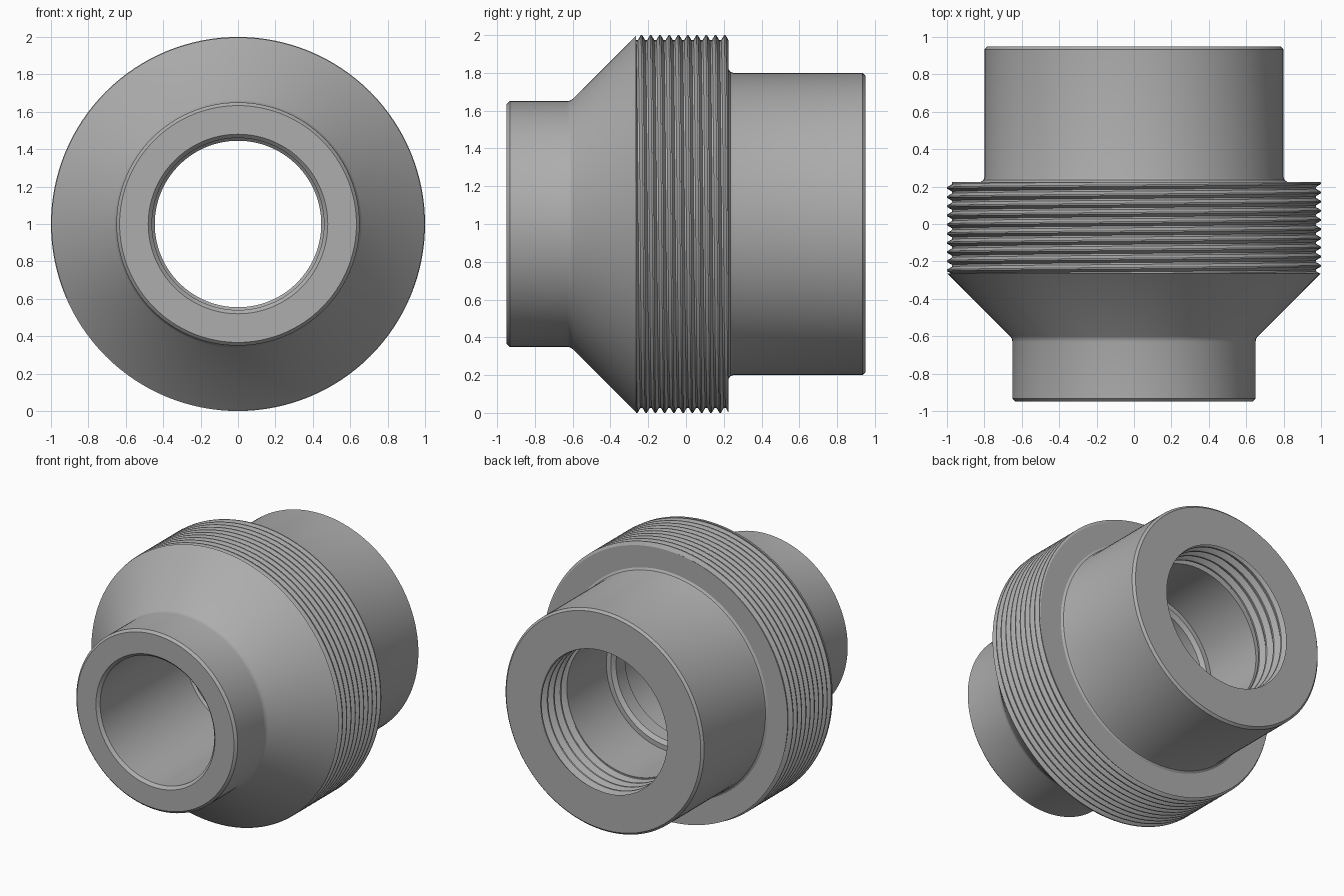
import bpy, bmesh, math

SEG = 128
AXIS_Z = 1.0

old = bpy.data.objects.get("Cube")
if old:
    bpy.data.objects.remove(old, do_unlink=True)

grey = bpy.data.materials.new("metal_grey")
grey.use_nodes = True
colour = (0.42, 0.42, 0.42, 1)
grey.diffuse_color = colour
grey.node_tree.nodes["Principled BSDF"].inputs["Base Color"].default_value = colour


def revolve(name, column, inward=False):
    """Sweep column(turn) -> [(y, radius)] once round the y axis."""
    bm = bmesh.new()
    rings = []
    for i in range(SEG + 1):
        a = math.tau * i / SEG
        rings.append([bm.verts.new((r * math.sin(a), y, AXIS_Z + r * math.cos(a)))
                      for y, r in column(i / SEG)])
    for a, b in zip(rings, rings[1:]):
        for k in range(len(a) - 1):
            quad = (a[k], a[k + 1], b[k + 1], b[k])
            bm.faces.new(quad if inward else quad[::-1])
    bmesh.ops.remove_doubles(bm, verts=bm.verts, dist=1e-5)
    bmesh.ops.dissolve_degenerate(bm, dist=1e-5, edges=bm.edges)
    mesh = bpy.data.meshes.new(name)
    bm.to_mesh(mesh)
    bm.free()
    mesh.materials.append(grey)
    ob = bpy.data.objects.new(name, mesh)
    bpy.context.collection.objects.link(ob)
    bpy.ops.object.select_all(action='DESELECT')
    ob.select_set(True)
    bpy.context.view_layer.objects.active = ob
    bpy.ops.object.shade_smooth_by_angle(angle=math.radians(30))
    return ob


def thread(y0, y1, turns, root, crest, r_start, r_end):
    """Helical thread column, clipped flat at both ends."""
    pitch = (y1 - y0) / turns
    knots = [(0, root), (0.2, root), (0.52, crest), (0.68, crest), (1, root)]

    def radius(p):
        p %= 1
        for (a, ra), (b, rb) in zip(knots, knots[1:]):
            if p <= b:
                return ra + (rb - ra) * (p - a) / (b - a)

    def column(t):
        pts = [(y0, r_start)]
        for n in range(turns + 1):
            for p, _ in knots[:-1]:
                s = min(max(n - 1 + p + t, 0), turns)
                pts.append((y0 + s * pitch, radius(s - t)))
        pts.append((y1, radius(-t)))
        return pts + [(y1, r_end)]
    return column


# Outer shell, front to back
front = [(-0.95, 0.48), (-0.95, 0.633), (-0.933, 0.65), (-0.63, 0.65),
         (-0.614, 0.653), (-0.6, 0.662), (-0.265, 0.997)]
revolve("front_neck_and_cone", lambda t: front)
revolve("outer_thread", thread(-0.265, 0.225, 10, 0.973, 1.0, 0.997, 0.82))
rear = [(0.225, 0.82), (0.235, 0.805), (0.25, 0.8), (0.934, 0.8),
        (0.95, 0.784), (0.95, 0.515)]
revolve("rear_sleeve", lambda t: rear)

# Through bore
revolve("inner_thread", thread(0.65, 0.95, 4, 0.545, 0.51, 0.505, 0.515), True)
bore = [(-0.95, 0.48), (-0.93, 0.46), (0.05, 0.46), (0.065, 0.445),
        (0.17, 0.445), (0.195, 0.47), (0.195, 0.505), (0.65, 0.505)]
revolve("stepped_bore", lambda t: bore, True)
